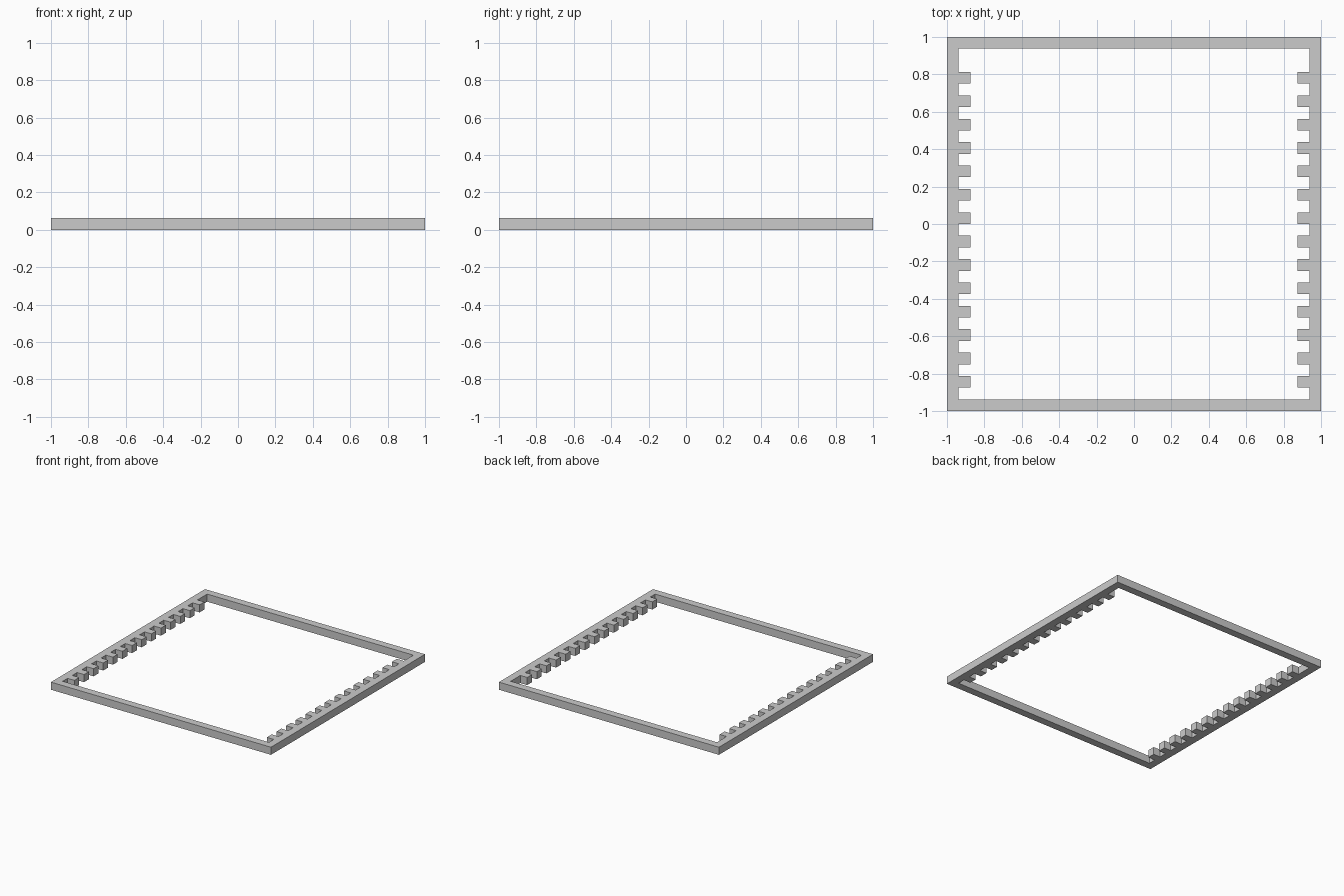
import bpy, bmesh

if "Cube" in bpy.data.objects:
    bpy.data.objects.remove(bpy.data.objects["Cube"])

T = 0.0625  # bar width and height


def prism(name, outline):
    """Extrude a flat outline from z = 0 up to the bar height."""
    bm = bmesh.new()
    face = bm.faces.new([bm.verts.new((x, y, 0)) for x, y in outline])
    up = bmesh.ops.extrude_face_region(bm, geom=[face])["geom"]
    bmesh.ops.translate(bm, vec=(0, 0, T),
                        verts=[v for v in up if isinstance(v, bmesh.types.BMVert)])
    bmesh.ops.recalc_face_normals(bm, faces=bm.faces)
    mesh = bpy.data.meshes.new(name)
    bm.to_mesh(mesh)
    bm.free()
    ob = bpy.data.objects.new(name, mesh)
    bpy.context.collection.objects.link(ob)
    return ob


# Toothed side rails: one comb outline per side, 14 square teeth facing inward
inner = 1 - T
for name, s in (("left_toothed_rail", -1), ("right_toothed_rail", 1)):
    outline = [(s, -inner), (s, inner), (s * inner, inner)]
    for i in range(14):
        top = 0.8125 - 0.125 * i
        outline += [(s * inner, top), (s * (inner - T), top),
                    (s * (inner - T), top - T), (s * inner, top - T)]
    outline.append((s * inner, -inner))
    prism(name, outline)

# Plain front and back rails closing the frame
for name, s in (("front_rail", -1), ("back_rail", 1)):
    prism(name, [(-1, s), (1, s), (1, s * inner), (-1, s * inner)])
